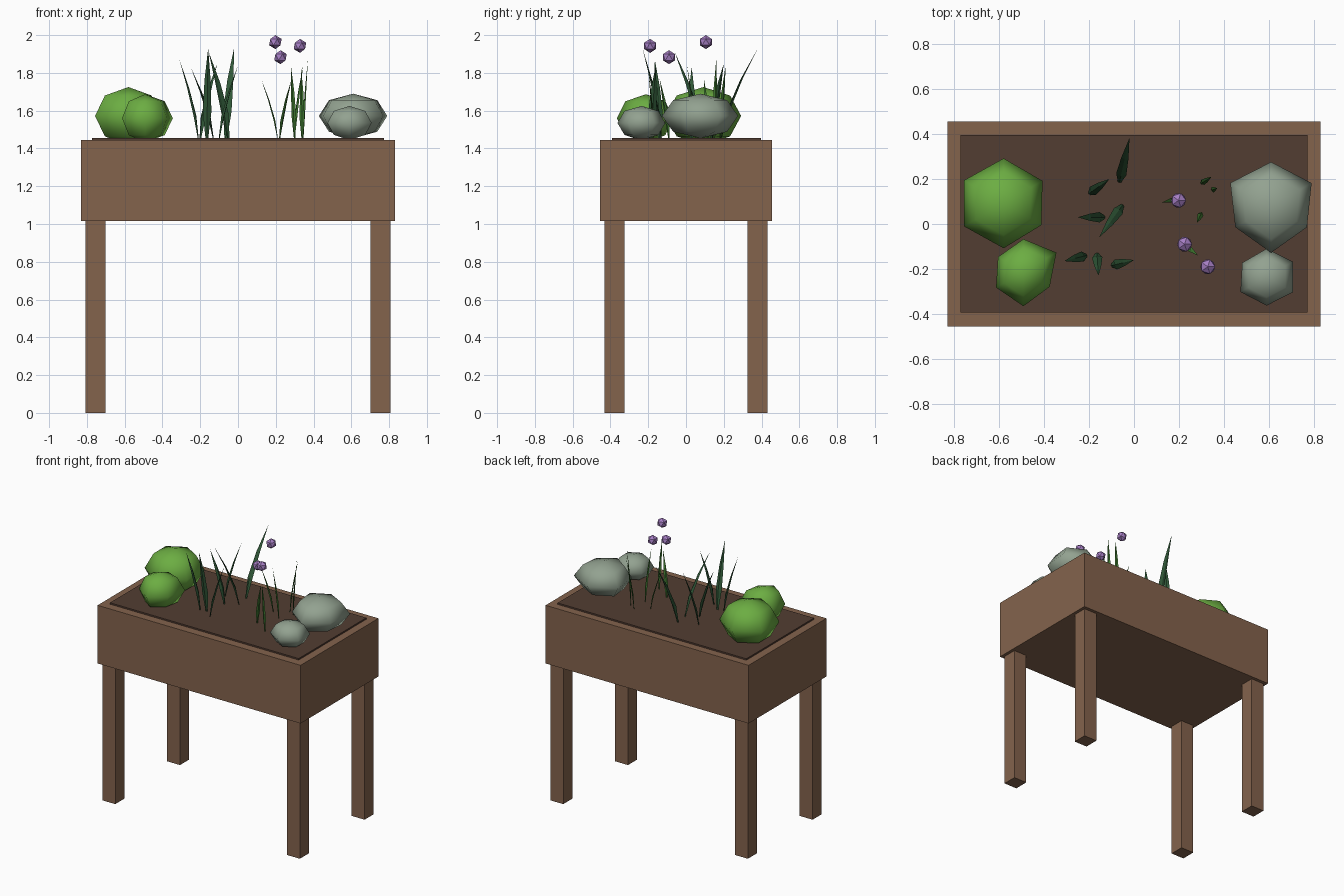
import bpy, bmesh, math
from mathutils import Vector

if "Cube" in bpy.data.objects:
    bpy.data.objects.remove(bpy.data.objects["Cube"])


def material(name, rgb):
    m = bpy.data.materials.new(name)
    m.diffuse_color = (*rgb, 1)
    m.use_nodes = True
    m.node_tree.nodes["Principled BSDF"].inputs["Base Color"].default_value = m.diffuse_color
    return m


wood = material("wood", (0.23, 0.125, 0.073))
earth = material("earth", (0.085, 0.047, 0.032))
leaf = material("bush_green", (0.15, 0.42, 0.055))
stone = material("stone", (0.29, 0.36, 0.28))
dark = material("dark_grass", (0.03, 0.1, 0.04))
bright = material("bright_grass", (0.05, 0.19, 0.03))
lilac = material("lilac", (0.38, 0.21, 0.55))


def finish(name, bm, mat, smooth=False):
    bmesh.ops.recalc_face_normals(bm, faces=bm.faces)
    me = bpy.data.meshes.new(name)
    bm.to_mesh(me)
    bm.free()
    me.materials.append(mat)
    for p in me.polygons:
        p.use_smooth = smooth
    ob = bpy.data.objects.new(name, me)
    bpy.context.collection.objects.link(ob)
    return ob


def box(name, lo, hi, mat):
    bm = bmesh.new()
    bmesh.ops.create_cube(bm, size=1)
    for v in bm.verts:
        v.co = [lo[i] + (v.co[i] + 0.5) * (hi[i] - lo[i]) for i in range(3)]
    return finish(name, bm, mat)


def blob(name, centre, r, rz, mat, lobes=(1,) * 6):
    # six-sided squashed sphere, one radius factor per side, clockwise from +y
    bm = bmesh.new()
    bmesh.ops.create_uvsphere(bm, u_segments=6, v_segments=4, radius=1)
    for v in bm.verts:
        k = round((90 - math.degrees(math.atan2(v.co.y, v.co.x))) / 60) % 6
        s = r * lobes[k]
        v.co = Vector((v.co.x * s, v.co.y * s, v.co.z * rz)) + Vector(centre)
    return finish(name, bm, mat, True)


def grass(name, blades, width, mat):
    # each blade: base x, base y, tip x, tip y, tip z
    bm = bmesh.new()
    z0 = 1.45
    for bx, by, tx, ty, tz in blades:
        lean = Vector((tx - bx, ty - by, 0))
        d = lean.normalized()
        side = Vector((-d.y, d.x, 0))
        rings = []
        for t, w in ((0, 0.3), (0.3, 1), (0.65, 0.7)):
            c = Vector((bx, by, z0 + t * (tz - z0))) + lean * t ** 1.4
            a, b = side * width / 2 * w, d * width / 6 * w
            rings.append([bm.verts.new(c + o) for o in (a, b, -a, -b)])
        tip = bm.verts.new((tx, ty, tz))
        bm.faces.new(rings[0])
        for i in range(4):
            j = (i + 1) % 4
            for lo, hi in zip(rings, rings[1:]):
                bm.faces.new((lo[i], lo[j], hi[j], hi[i]))
            bm.faces.new((rings[-1][i], rings[-1][j], tip))
    return finish(name, bm, mat)


# Planter box, soil and four legs
box("planter_box", (-0.83, -0.455, 1.015), (0.83, 0.455, 1.445), wood)
box("soil", (-0.772, -0.393, 1.42), (0.772, 0.397, 1.456), earth)
for sx, xn in ((-1, "left"), (1, "right")):
    for sy, yn in ((-1, "front"), (1, "back")):
        x, y = 0.755 * sx, 0.378 * sy
        box(f"{yn}_{xn}_leg", (x - 0.053, y - 0.053, 0),
            (x + 0.053, y + 0.053, 1.02), wood)

# Bushes on the left, rocks on the right
blob("large_bush", (-0.58, 0.092, 1.572), 0.2, 0.153, leaf,
     (1, 1, 0.97, 1, 1.02, 1.02))
blob("small_bush", (-0.492, -0.212, 1.56), 0.145, 0.127, leaf,
     (1, 1.17, 0.93, 1.06, 0.97, 0.9))
blob("large_rock", (0.61, 0.078, 1.572), 0.198, 0.118, stone,
     (1, 1.05, 0.93, 1.04, 0.93, 1.06))
blob("small_rock", (0.59, -0.235, 1.535), 0.132, 0.09, stone,
     (0.95, 1.02, 1.03, 0.97, 1.02, 0.95))

# Grass clumps
grass("dark_grass_clump", (
    (-0.2, 0.135, -0.11, 0.2, 1.85),
    (-0.065, 0.185, -0.02, 0.383, 1.935),
    (-0.13, 0.03, -0.25, 0.03, 1.83),
    (-0.05, 0.085, -0.155, -0.06, 1.91),
    (-0.21, -0.14, -0.31, -0.165, 1.87),
    (-0.165, -0.13, -0.158, -0.23, 1.93),
    (-0.1, -0.185, 0.0, -0.16, 1.84)), 0.046, dark)
grass("bright_grass_clump", (
    (0.21, 0.115, 0.122, 0.095, 1.77),
    (0.298, 0.18, 0.345, 0.21, 1.84),
    (0.345, 0.15, 0.37, 0.16, 1.87),
    (0.3, 0.05, 0.28, 0.005, 1.84),
    (0.22, -0.09, 0.285, -0.14, 1.77),
    (0.34, -0.17, 0.335, -0.2, 1.82)), 0.027, bright)

# Flower heads
for i, c in enumerate(((0.198, 0.105, 1.963), (0.225, -0.09, 1.883),
                       (0.328, -0.19, 1.943))):
    bm = bmesh.new()
    bmesh.ops.create_icosphere(bm, subdivisions=1, radius=0.037)
    bmesh.ops.translate(bm, verts=bm.verts, vec=c)
    finish(f"flower_{i + 1}", bm, lilac)
